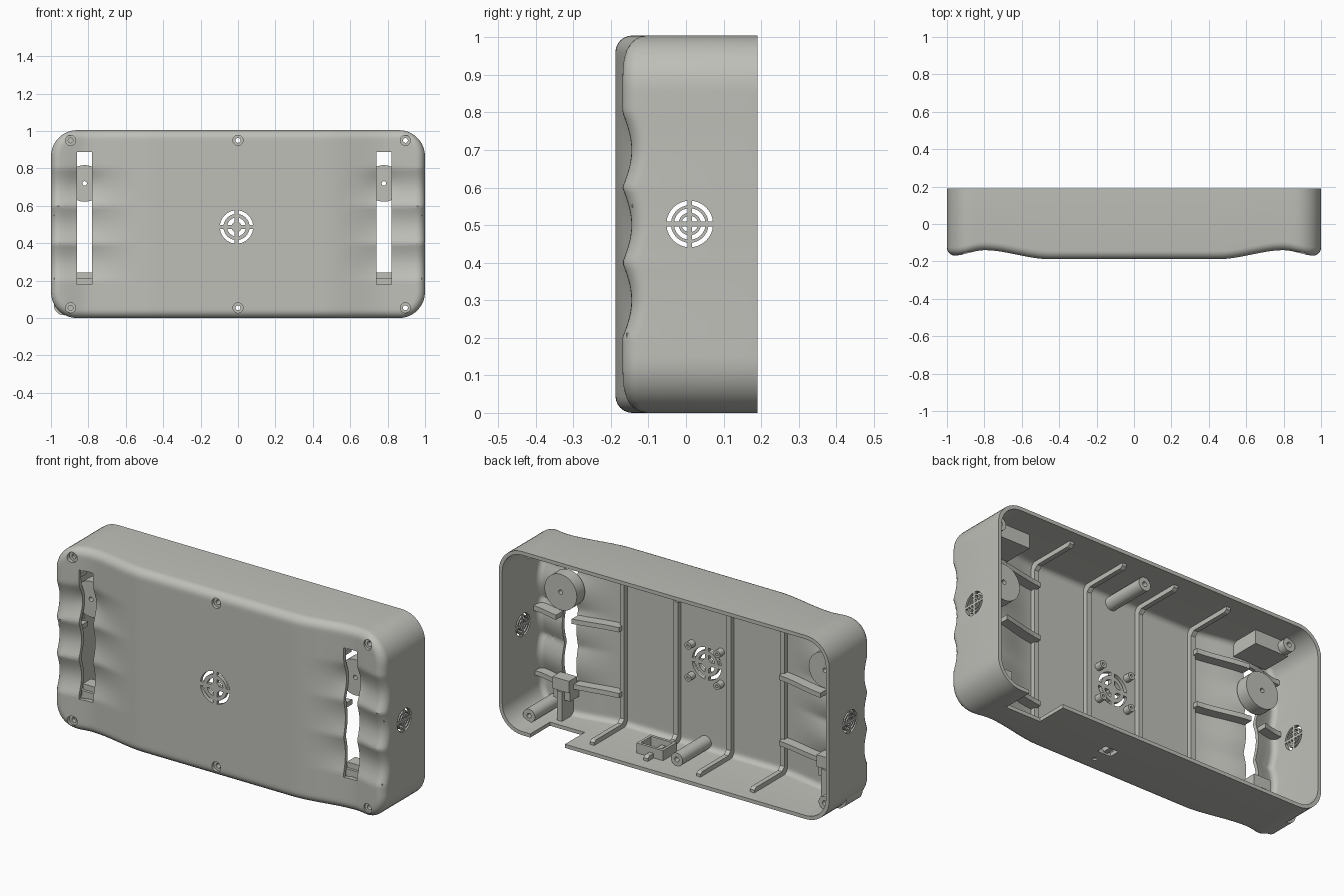
import bpy, bmesh
from math import sin, cos, pi, asin, exp, hypot

if "Cube" in bpy.data.objects:
    bpy.data.objects.remove(bpy.data.objects["Cube"], do_unlink=True)

grey = bpy.data.materials.new("warm grey plastic")
grey.use_nodes = True
colour = (0.52, 0.52, 0.485, 1)
grey.diffuse_color = colour
grey.node_tree.nodes["Principled BSDF"].inputs["Base Color"].default_value = colour

H, BACK, CR = 1.005, 0.19, 0.14          # height, rim depth, corner radius
CX, CZ = 1 - CR, H / 2 - CR
SLOTS = {"right": -0.82, "left": 0.78}
SCREWS = [(x, z) for x in (-0.895, 0, 0.895) for z in (0.055, 0.95)]


def finish(name, bm):
    bmesh.ops.recalc_face_normals(bm, faces=bm.faces)
    me = bpy.data.meshes.new(name)
    bm.to_mesh(me)
    bm.free()
    ob = bpy.data.objects.new(name, me)
    bpy.context.collection.objects.link(ob)
    me.materials.append(grey)
    return ob


def smooth(ob):
    bpy.ops.object.select_all(action="DESELECT")
    ob.select_set(True)
    bpy.context.view_layer.objects.active = ob
    bpy.ops.object.shade_smooth_by_angle(angle=0.6)


def bridge(bm, a, b):
    n = len(a)
    for i in range(n):
        bm.faces.new((a[i], a[(i + 1) % n], b[(i + 1) % n], b[i]))


def prism(bm, pts, axis, lo, hi):
    """Extrude a 2D outline along an axis."""
    place = {"X": lambda u, v, w: (w, u, v), "Y": lambda u, v, w: (u, w, v),
             "Z": lambda u, v, w: (u, v, w)}[axis]
    a, b = ([bm.verts.new(place(u, v, w)) for u, v in pts] for w in (lo, hi))
    bm.faces.new(a)
    bm.faces.new(b)
    bridge(bm, a, b)


def box(bm, x0, x1, y0, y1, z0, z1):
    prism(bm, [(x0, y0), (x1, y0), (x1, y1), (x0, y1)], "Z", z0, z1)


def circle(u, v, r, n=32):
    return [(u + r * cos(2 * pi * i / n), v + r * sin(2 * pi * i / n)) for i in range(n)]


def tube(bm, x, z, y0, y1, r, hole):
    rings = [[bm.verts.new((u, y, v)) for u, v in circle(x, z, rad)]
             for rad, y in ((r, y0), (r, y1), (hole, y1), (hole, y0))]
    for i in range(4):
        bridge(bm, rings[i], rings[(i + 1) % 4])


def vent(bm, u, v, rings, bar, axis, lo, hi):
    """Concentric slots split by a cross."""
    for r0, r1 in rings:
        for q in range(4):
            pts = []
            for r, flip in ((r1, False), (r0, True)):
                a = asin(bar / r)
                arc = [q * pi / 2 + a + (pi / 2 - 2 * a) * i / 8 for i in range(9)]
                pts += [(u + r * cos(t), v + r * sin(t)) for t in (arc[::-1] if flip else arc)]
            prism(bm, pts, axis, lo, hi)


def ease(a, b, t):
    t = min(max((t - a) / (b - a), 0), 1)
    return t * t * (3 - 2 * t)


def front(x, z):
    """Depth of the front face, with finger grooves at both ends."""
    ax = abs(x)
    y = -0.188 + 0.048 * ease(0.45, 0.8, ax) - 0.03 * ease(0.8, 0.97, ax)
    if 0.2 < z < 0.8:
        y += 0.024 * ease(0.5, 0.9, ax) * abs(sin(pi * (z - 0.2) / 0.2))
    for sx in SLOTS.values():
        y += 0.015 * exp(-(hypot(x - sx, z - 0.72) / 0.07) ** 2)
    return y


COLS, ROWS, ARC = 90, 60, 9


def bottom_edge(r):
    arc = [(-CX - r * cos(t), -CZ - r * sin(t)) for t in (pi / 2 * i / ARC for i in range(ARC + 1))]
    mid = [(CX * (2 * i / COLS - 1), -CZ - r) for i in range(1, COLS)]
    return arc + mid + [(-x, z) for x, z in arc[::-1]]


def outline(r):
    low = bottom_edge(r)
    side = [(CX + r, CZ * (2 * i / ROWS - 1)) for i in range(1, ROWS)]
    return low + side + [(x, -z) for x, z in low[::-1]] + [(-x, -z) for x, z in side]


def skin(bm, inset, fillet):
    """One wall surface: front grid, rounded edge, straight side. Returns the rim."""
    low = bottom_edge(CR - inset - fillet)
    grid = []
    for x, zb in low:
        zs = [H / 2 + zb * (1 - 2 * i / ROWS) for i in range(ROWS + 1)]
        grid.append([bm.verts.new((x, front(x, z) + inset, z)) for z in zs])
    for a, b in zip(grid, grid[1:]):
        for i in range(ROWS):
            bm.faces.new((a[i], b[i], b[i + 1], a[i + 1]))
    ring = [c[0] for c in grid] + grid[-1][1:-1] + [c[-1] for c in grid[::-1]] + grid[0][-2:0:-1]
    for k in range(5, -2, -1):
        t = pi / 2 * max(k, 0) / 6
        pts = outline(CR - inset - fillet * (1 - cos(t)))
        new = [bm.verts.new((x, BACK if k < 0 else front(x, z + H / 2) + inset + fillet * (1 - sin(t)),
                             z + H / 2)) for x, z in pts]
        bridge(bm, ring, new)
        ring = new
    return ring


# Hollow case
bm = bmesh.new()
bridge(bm, skin(bm, 0, 0.045), skin(bm, 0.02, 0.03))
case = finish("case_shell", bm)

# Openings cut through the case
bm = bmesh.new()
for sx in SLOTS.values():
    box(bm, sx - 0.04, sx + 0.04, -0.3, 0, 0.18, 0.888)
for x, z in SCREWS:
    prism(bm, circle(x, z, 0.027), "Y", -0.3, 0)
vent(bm, -0.008, 0.487, ((0.07, 0.089), (0.028, 0.05)), 0.011, "Y", -0.3, -0.1)
for lo in (-1.1, 0.9):
    vent(bm, 0.01, 0.503, ((0.05, 0.062), (0.03, 0.042), (0.01, 0.022)), 0.006, "X", lo, lo + 0.2)
box(bm, 0.6, 0.81, 0.02, 0.3, -0.05, 0.06)
box(bm, 0.13, 0.21, -0.02, 0.04, -0.05, 0.06)
prism(bm, circle(0.173, -0.085, 0.012), "Z", -0.05, 0.06)
cutter = finish("opening_cutter", bm)
cutter.hide_render = True
cut = case.modifiers.new("openings", "BOOLEAN")
cut.operation, cut.solver, cut.object = "DIFFERENCE", "EXACT", cutter
bpy.context.view_layer.objects.active = case
bpy.ops.object.modifier_apply(modifier=cut.name)
bpy.data.objects.remove(cutter, do_unlink=True)
smooth(case)

# Screw posts
bm = bmesh.new()
for x, z in SCREWS:
    tube(bm, x, z, front(x, z) + 0.017, 0.08, 0.036, 0.013)
smooth(finish("screw_posts", bm))

# U-shaped ribs with feet along the top and bottom walls
bm = bmesh.new()
half = [(-0.175, 0.04), (-0.14, 0.01), (0.12, 0.01), (0.12, 0.035), (0.105, 0.045), (-0.12, 0.045), (-0.14, 0.065)]
for x in (-0.485, -0.16, 0.16, 0.485):
    prism(bm, half + [(y, H - z) for y, z in half[::-1]], "X", x - 0.013, x + 0.013)
finish("wall_ribs", bm)

# Shelves either side of each slot
bm = bmesh.new()
for sx in SLOTS.values():
    s = 1 if sx > 0 else -1
    for z in (0.2, 0.56, 0.85):
        for x0, x1 in ((0.485, abs(sx) - 0.045), (abs(sx) + 0.045, 0.985)):
            xs = [x0 + (x1 - x0) * i / 6 for i in range(7)]
            pts = [(s * x, front(x * s, z) + 0.012) for x in xs]
            pts += [(s * x, front(x * s, z) + 0.075) for x in xs[::-1]]
            prism(bm, pts, "Z", z - 0.013, z + 0.013)
finish("side_shelves", bm)

# Strap bosses, lower brackets and top blocks at each slot
for side, sx in SLOTS.items():
    bm = bmesh.new()
    tube(bm, sx, 0.72, -0.1, -0.03, 0.098, 0.012)
    smooth(finish(side + "_strap_boss", bm))

    bm = bmesh.new()
    box(bm, sx - 0.05, sx + 0.05, -0.1, -0.03, 0.18, 0.245)
    box(bm, sx - 0.05, sx + 0.05, -0.115, -0.04, 0.13, 0.215)
    box(bm, sx - 0.015, sx + 0.015, -0.12, -0.02, 0.015, 0.18)
    finish(side + "_lower_bracket", bm)

    bm = bmesh.new()
    box(bm, sx - 0.1, sx + 0.1, -0.125, 0.04, 0.91, 0.99)
    finish(side + "_top_block", bm)

# Rounded web beside the lower right post
bm = bmesh.new()
prism(bm, circle(-0.93, 0.07, 0.055), "Y", -0.12, 0.02)
smooth(finish("corner_web", bm))

# Open socket around the hole in the bottom wall
bm = bmesh.new()
for x in (0.09, 0.235):
    box(bm, x, x + 0.015, -0.05, 0.07, 0.01, 0.075)
for y in (-0.05, 0.055):
    box(bm, 0.09, 0.25, y, y + 0.015, 0.01, 0.075)
finish("bottom_socket", bm)

# Pegs around the front vent
bm = bmesh.new()
for x in (-0.095, 0.08):
    for z in (0.4, 0.575):
        tube(bm, x, z, -0.175, -0.13, 0.02, 0.007)
smooth(finish("vent_pegs", bm))
